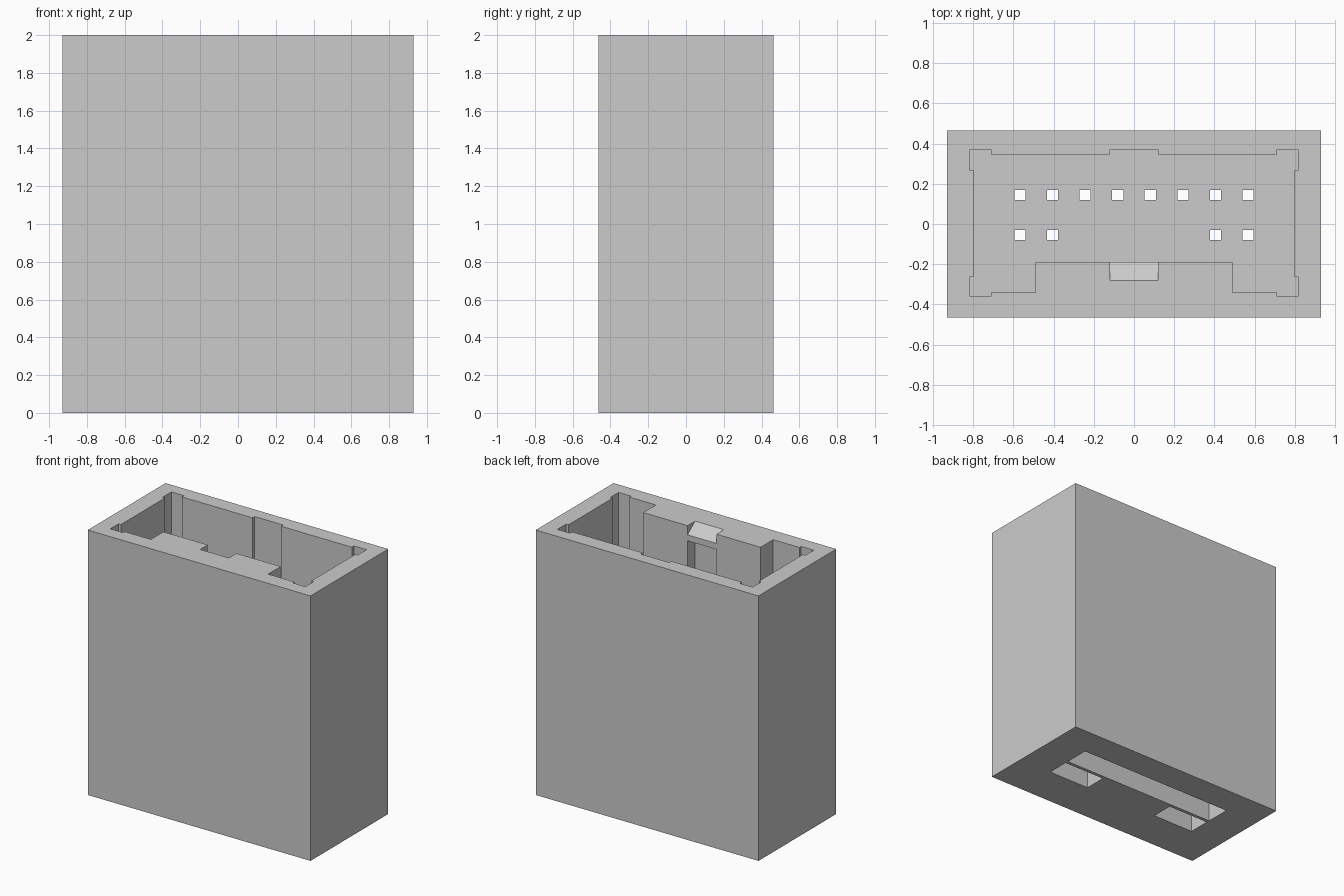
import bpy
import bmesh

cube = bpy.data.objects.get("Cube")
if cube:
    bpy.data.objects.remove(cube, do_unlink=True)

WIDTH, DEPTH, HEIGHT = 1.86, 0.927, 2.0
FLOOR = 1.0          # floor of the plug cavity
SLOT_TOP = 0.85      # ceiling of the wiring slots

grey = bpy.data.materials.new("housing grey")
grey.use_nodes = True
grey.diffuse_color = (0.6, 0.6, 0.6, 1)
grey.node_tree.nodes["Principled BSDF"].inputs["Base Color"].default_value = (0.6, 0.6, 0.6, 1)


def prism(name, loop, offset):
    """Extrude a closed loop of 3D points along an offset."""
    bm = bmesh.new()
    face = bm.faces.new([bm.verts.new(p) for p in loop])
    ext = bmesh.ops.extrude_face_region(bm, geom=[face], use_keep_orig=True)
    verts = [g for g in ext["geom"] if isinstance(g, bmesh.types.BMVert)]
    bmesh.ops.translate(bm, verts=verts, vec=offset)
    bmesh.ops.recalc_face_normals(bm, faces=bm.faces)
    mesh = bpy.data.meshes.new(name)
    bm.to_mesh(mesh)
    bm.free()
    mesh.materials.append(grey)
    obj = bpy.data.objects.new(name, mesh)
    bpy.context.collection.objects.link(obj)
    return obj


def box(name, x0, x1, y0, y1, z0, z1):
    loop = [(x0, y0, z0), (x1, y0, z0), (x1, y1, z0), (x0, y1, z0)]
    return prism(name, loop, (0, 0, z1 - z0))


def cut(target, cutter):
    """Subtract the cutter, then discard it."""
    mod = target.modifiers.new("cut", "BOOLEAN")
    mod.operation = "DIFFERENCE"
    mod.solver = "EXACT"
    mod.object = cutter
    cutter.hide_render = True
    bpy.context.view_layer.update()
    graph = bpy.context.evaluated_depsgraph_get()
    mesh = bpy.data.meshes.new_from_object(target.evaluated_get(graph))
    target.modifiers.clear()
    target.data = mesh
    bpy.data.objects.remove(cutter, do_unlink=True)


# Outer block
housing = box("connector_housing", -WIDTH / 2, WIDTH / 2, -DEPTH / 2, DEPTH / 2, 0, HEIGHT)

# Keyed plug cavity with corner pockets and a back groove
half = [(.12, .37), (.12, .345), (.71, .345), (.71, .37), (.815, .37), (.815, .265),
        (.795, .265), (.795, -.26), (.815, -.26), (.815, -.36), (.71, -.36),
        (.71, -.34), (.49, -.34), (.49, -.19)]
outline = half + [(-x, y) for x, y in reversed(half)]
cut(housing, prism("cavity_cutter", [(x, y, FLOOR) for x, y in outline], (0, 0, 1.2)))

# Latch: sloped lead-in above, catch recess below
ramp = [(-.28, 2), (-.28, 2.1), (-.15, 2.1), (-.15, 1.9)]
cut(housing, prism("ramp_cutter", [(-.12, y, z) for y, z in ramp], (.24, 0, 0)))
cut(housing, box("catch_cutter", -.12, .12, -.28, -.15, 1.6, 1.885))

# Wiring slots in the underside
cut(housing, box("long_slot_cutter", -.655, .655, .05, .24, -.1, SLOT_TOP))
for x0, x1 in ((-.655, -.31), (.31, .655)):
    cut(housing, box("short_slot_cutter", x0, x1, -.145, .025, -.1, SLOT_TOP))

# Pin holes joining the slots to the cavity
back_row = [(i - 3.5) * .162 for i in range(8)]
front_row = [x for x in back_row if abs(x) > .3]
for row, y in ((back_row, .145), (front_row, -.055)):
    for x in row:
        cut(housing, box("pin_cutter", x - .028, x + .028, y - .025, y + .025,
                         SLOT_TOP - .05, FLOOR + .05))
